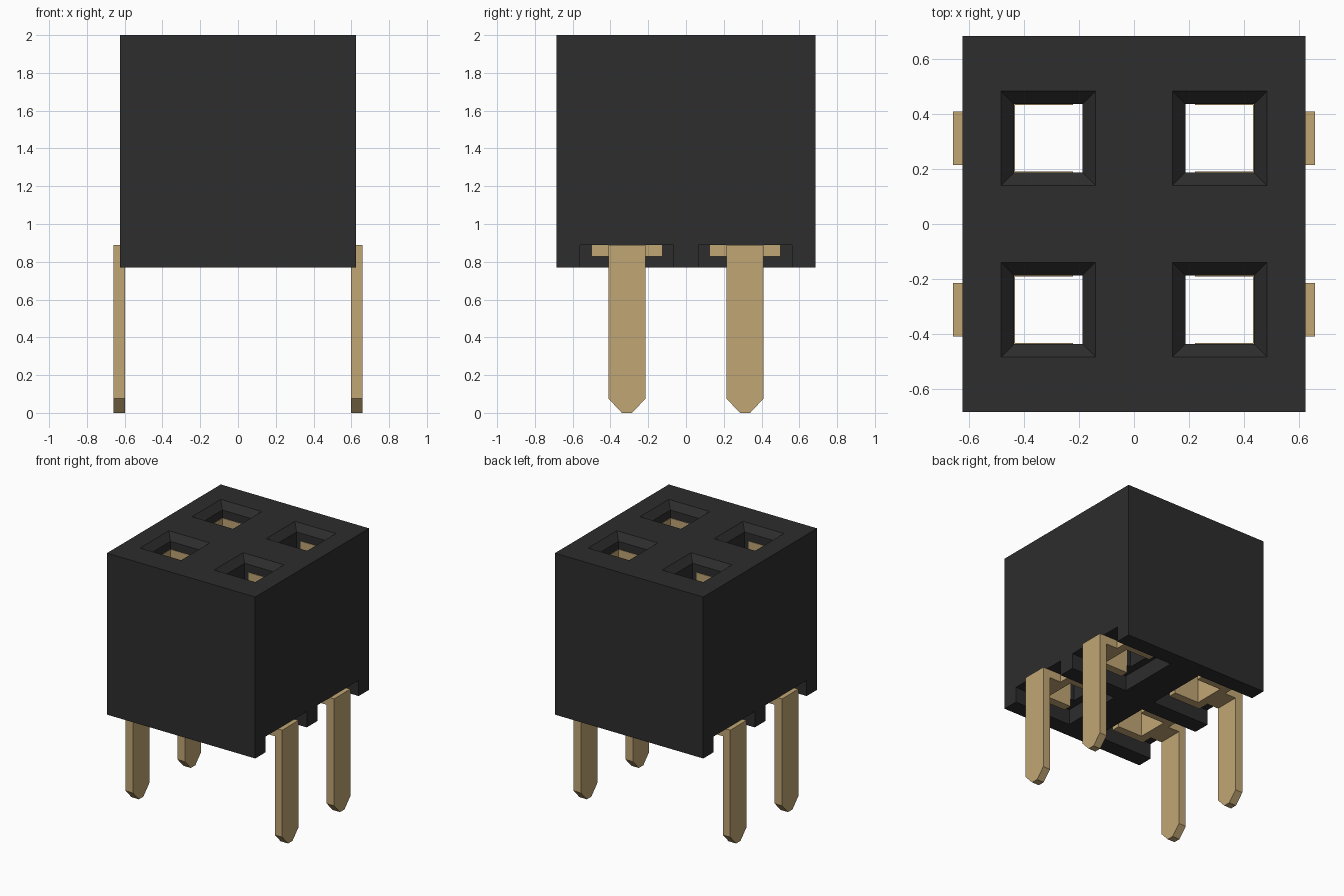
import bpy
import bmesh
from mathutils import Matrix

cube = bpy.data.objects.get("Cube")
if cube:
    bpy.data.objects.remove(cube, do_unlink=True)

PITCH = 0.3125            # socket centre offset in x and y
BOTTOM, CEILING, TOP = 0.77, 0.89, 2.0
HOLE, MOUTH, LEAD_IN = 0.125, 0.173, 0.05
METAL = 0.0625            # contact sheet thickness
SIDES = [(sx, sy) for sx in (1, -1) for sy in (1, -1)]


def make_material(name, rgb):
    mat = bpy.data.materials.new(name)
    mat.use_nodes = True
    mat.diffuse_color = (*rgb, 1)
    mat.node_tree.nodes["Principled BSDF"].inputs["Base Color"].default_value = (*rgb, 1)
    return mat


black = make_material("black plastic", (0.026, 0.026, 0.026))
gold = make_material("gold metal", (0.53, 0.38, 0.175))


def add_box(bm, low, high):
    size = [h - l for l, h in zip(low, high)]
    centre = [(h + l) / 2 for l, h in zip(low, high)]
    bmesh.ops.create_cube(bm, size=1, matrix=Matrix.Translation(centre) @ Matrix.Diagonal((*size, 1)))


def add_prism(bm, rings):
    """Solid through matching rings of points, capped at both ends."""
    loops = [[bm.verts.new(p) for p in ring] for ring in rings]
    n = len(loops[0])
    for a, b in zip(loops, loops[1:]):
        for i in range(n):
            bm.faces.new((a[i], a[(i + 1) % n], b[(i + 1) % n], b[i]))
    bm.faces.new(loops[0])
    bm.faces.new(loops[-1])


def finish(bm, name, mat):
    bmesh.ops.recalc_face_normals(bm, faces=bm.faces)
    mesh = bpy.data.meshes.new(name)
    bm.to_mesh(mesh)
    bm.free()
    mesh.materials.append(mat)
    obj = bpy.data.objects.new(name, mesh)
    bpy.context.collection.objects.link(obj)
    return obj


def cut(target, bm):
    cutter = finish(bm, "cutter", black)
    cutter.hide_render = True
    mod = target.modifiers.new("cut", "BOOLEAN")
    mod.operation, mod.solver, mod.object = "DIFFERENCE", "EXACT", cutter
    bpy.context.view_layer.objects.active = target
    bpy.ops.object.modifier_apply(modifier=mod.name)
    bpy.data.objects.remove(cutter, do_unlink=True)


def square(x, y, half, z):
    return [(x + i * half, y + j * half, z) for i, j in ((-1, -1), (1, -1), (1, 1), (-1, 1))]


# Housing block
bm = bmesh.new()
add_box(bm, (-0.625, -0.685, BOTTOM), (0.625, 0.685, TOP))
housing = finish(bm, "housing", black)

for sx, sy in SIDES:
    x, y = sx * PITCH, sy * PITCH
    # Recess under the housing, open to the side
    bm = bmesh.new()
    near, far = sorted((sx * 0.13, sx * 0.8))
    add_box(bm, (near, y - 0.2475, BOTTOM - 0.2), (far, y + 0.2475, CEILING))
    cut(housing, bm)
    # Through hole with a flared mouth
    bm = bmesh.new()
    add_prism(bm, [square(x, y, HOLE, 0.6), square(x, y, HOLE, TOP - LEAD_IN),
                   square(x, y, MOUTH, TOP), square(x, y, MOUTH, TOP + 0.1)])
    cut(housing, bm)

# Contacts: a channel lining each hole, an arm and a pointed leg
INNER = HOLE - 0.003
LOW, HIGH = CEILING - METAL, 1.89
for sx, sy in SIDES:
    bm = bmesh.new()
    outer = HOLE + METAL
    add_box(bm, (INNER, -outer, LOW), (outer, outer, HIGH))
    for side in (1, -1):
        y0, y1 = sorted((side * INNER, side * outer))
        add_box(bm, (-0.09, y0, LOW), (INNER, y1, HIGH))
    leg_out = 0.66 - PITCH
    leg_in = leg_out - METAL
    add_box(bm, (outer, -0.0975, LOW), (leg_in, 0.0975, CEILING))
    outline = [(-0.0975, CEILING), (-0.0975, 0.075), (-0.027, 0),
               (0.027, 0), (0.0975, 0.075), (0.0975, CEILING)]
    add_prism(bm, [[(x, y, z) for y, z in outline] for x in (leg_in, leg_out)])
    for v in bm.verts:
        v.co.x = sx * (v.co.x + PITCH)
        v.co.y += sy * PITCH
    name = ("back" if sy > 0 else "front") + ("_left" if sx > 0 else "_right") + "_contact"
    finish(bm, name, gold)
